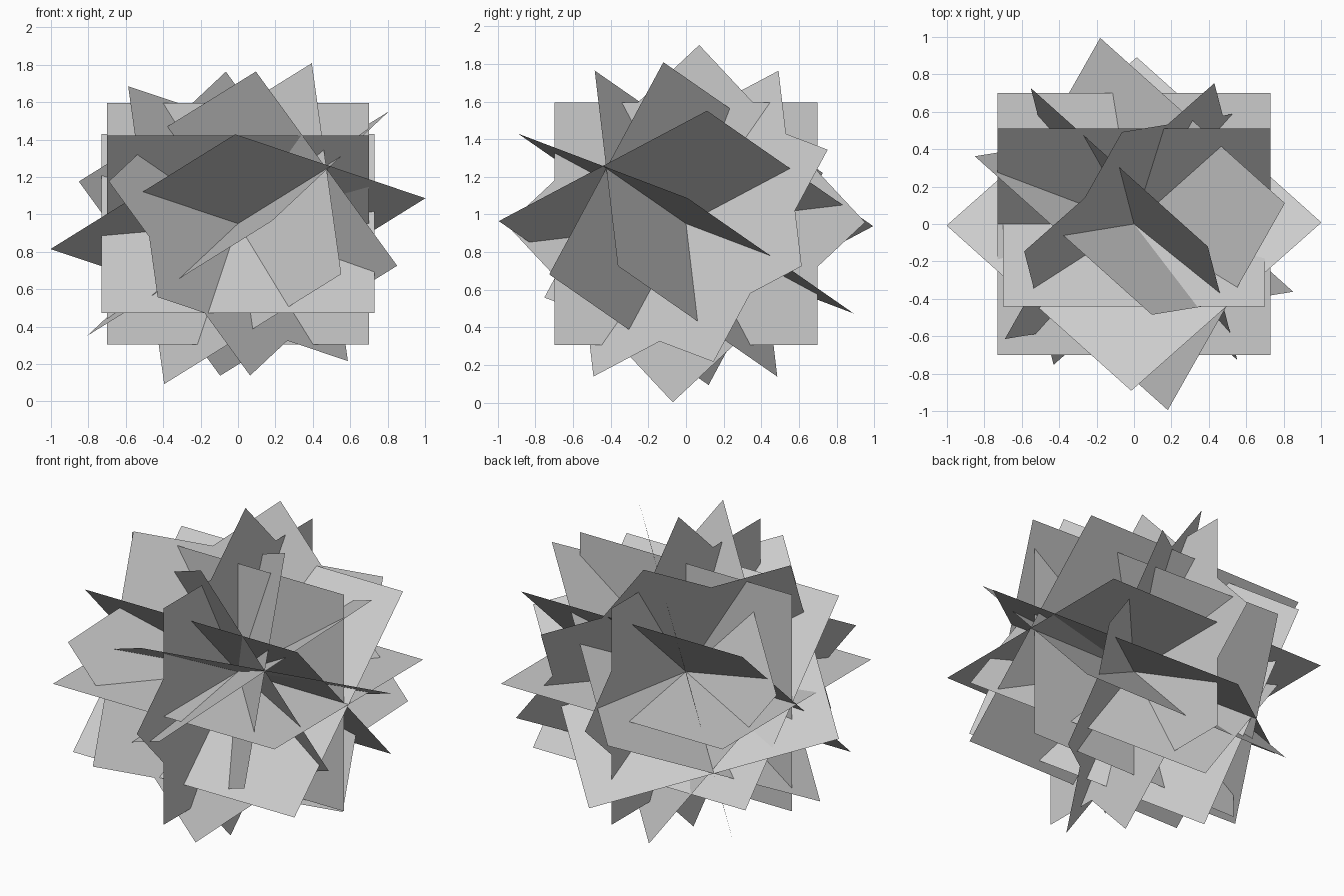
import bpy
from math import radians
from mathutils import Matrix, Vector

if "Cube" in bpy.data.objects:
    bpy.data.objects.remove(bpy.data.objects["Cube"])

CENTRE = Matrix.Translation((0, 0, 0.951))

# Three mutually perpendicular cards: two half-extent vectors each
CARDS = {
    "flat": (Vector((0.73, 0, 0)), Vector((0, 0.70, 0))),
    "front": (Vector((0.70, 0, 0)), Vector((0, 0, 0.645))),
    "side": (Vector((0, 0.70, 0)), Vector((0, 0, 0.645))),
}


def add_card(name, u, v, matrix):
    mesh = bpy.data.meshes.new(name)
    corners = [matrix @ p for p in (-u - v, u - v, u + v, v - u)]
    mesh.from_pydata(corners, [], [(0, 1, 2, 3)])
    bpy.context.collection.objects.link(bpy.data.objects.new(name, mesh))


# Orientation of the second cluster
x_axis = Vector((0.676, -0.605, 0.420)).normalized()
z_axis = x_axis.cross(Vector((0.729, 0.639, -0.242))).normalized()
y_axis = z_axis.cross(x_axis)
turned = Matrix((x_axis, y_axis, z_axis)).transposed().to_4x4()

# Each cluster is the card trio plus a copy rolled about its own x axis
for cluster, base in (("upright", Matrix.Identity(4)), ("turned", turned)):
    for roll, angle in (("straight", 0), ("rolled", 43.1)):
        m = CENTRE @ base @ Matrix.Rotation(radians(angle), 4, 'X')
        for card, (u, v) in CARDS.items():
            add_card(f"foliage_card_{cluster}_{roll}_{card}", u, v, m)
